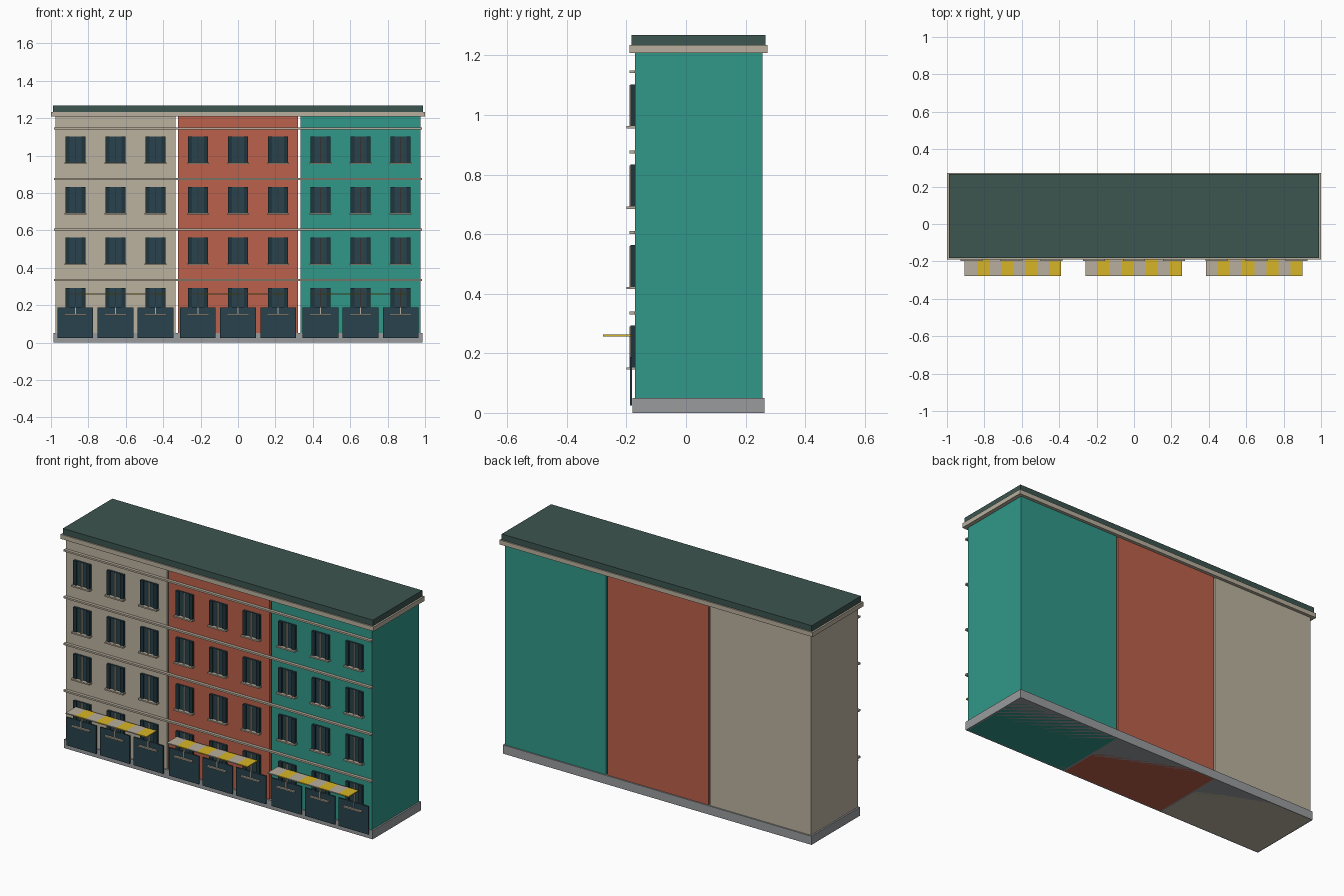
import bpy, bmesh
from mathutils import Matrix, Vector

if "Cube" in bpy.data.objects:
    bpy.data.objects.remove(bpy.data.objects["Cube"])


def mat(name, rgb):
    m = bpy.data.materials.new(name)
    m.diffuse_color = (*rgb, 1)
    m.use_nodes = True
    m.node_tree.nodes["Principled BSDF"].inputs["Base Color"].default_value = m.diffuse_color
    return m


BEIGE = mat("beige_plaster", (0.50, 0.45, 0.35))
RED = mat("red_plaster", (0.50, 0.12, 0.07))
TEAL = mat("teal_plaster", (0.03, 0.31, 0.25))
TRIM = mat("stone_trim", (0.48, 0.43, 0.34))
ROOF = mat("roof_slate", (0.045, 0.09, 0.08))
GLASS = mat("dark_glass", (0.022, 0.055, 0.075))
SHUTTER = mat("shutter", (0.014, 0.035, 0.045))
YELLOW = mat("awning_yellow", (0.68, 0.46, 0.02))
PLINTH = mat("plinth_grey", (0.32, 0.33, 0.34))


def boxes(name, material, bounds):
    """One object made of boxes, each given as (x0, x1, y0, y1, z0, z1)."""
    bm = bmesh.new()
    for x0, x1, y0, y1, z0, z1 in bounds:
        centre = Vector((x0 + x1, y0 + y1, z0 + z1)) / 2
        size = Matrix.Diagonal((x1 - x0, y1 - y0, z1 - z0, 1))
        bmesh.ops.create_cube(bm, size=1, matrix=Matrix.Translation(centre) @ size)
    me = bpy.data.meshes.new(name)
    bm.to_mesh(me)
    bm.free()
    me.materials.append(material)
    ob = bpy.data.objects.new(name, me)
    bpy.context.collection.objects.link(ob)
    return ob


FRONT, BACK = -0.172, 0.256

# Plinth, cornice and flat roof shared by the row
boxes("plinth", PLINTH, [(-0.986, 0.986, -0.179, 0.263, 0, 0.05)])
boxes("cornice", TRIM, [(-1, 1, -0.19, 0.274, 1.208, 1.234)])
boxes("roof", ROOF, [(-0.99, 0.99, -0.183, 0.267, 1.234, 1.268)])

houses = [("left", -0.655, BEIGE), ("middle", 0, RED), ("right", 0.655, TEAL)]
for side, cx, wall in houses:
    # House block with a narrow gap to its neighbour
    boxes(side + "_house", wall, [(cx - 0.322, cx + 0.322, FRONT, BACK, 0, 1.21)])

    # String courses above each storey
    boxes(side + "_string_courses", TRIM,
          [(cx - 0.3275, cx + 0.3275, -0.189, FRONT,
            0.33 + 0.27 * i, 0.34 + 0.27 * i) for i in range(4)])

    # Windows: glass, side shutters, central mullion and sill
    glass, shutters, mullions, sills, doors = [], [], [], [], []
    for col in (-0.214, 0, 0.214):
        x = cx + col
        for row in range(4):
            z = 0.153 + 0.27 * row
            glass.append((x - 0.036, x + 0.036, -0.179, FRONT, z, z + 0.14))
            for s in (-1, 1):
                a, b = sorted((x + s * 0.033, x + s * 0.053))
                shutters.append((a, b, -0.187, FRONT, z, z + 0.14))
            mullions.append((x - 0.003, x + 0.003, -0.19, -0.178, z, z + 0.137))
            sills.append((x - 0.058, x + 0.058, -0.199, FRONT, z - 0.008, z))
        # Shopfront panel under the ground floor window
        doors.append((x - 0.095, x + 0.095, -0.188, -0.182, 0.025, 0.187))
    boxes(side + "_window_glass", GLASS, glass)
    boxes(side + "_window_shutters", SHUTTER, shutters)
    boxes(side + "_window_mullions", TRIM, mullions)
    boxes(side + "_window_sills", TRIM, sills)
    boxes(side + "_shopfronts", GLASS, doors)

    # Striped awning, alternating pale and yellow strips
    start, w = cx * 0.985 - 0.26, 0.0645
    strips = [(start + i * w, start + (i + 1) * w, -0.279, -0.187, 0.257, 0.263)
              for i in range(8)]
    boxes(side + "_awning_pale_strips", TRIM, strips[0::2])
    boxes(side + "_awning_yellow_strips", YELLOW, strips[1::2])
